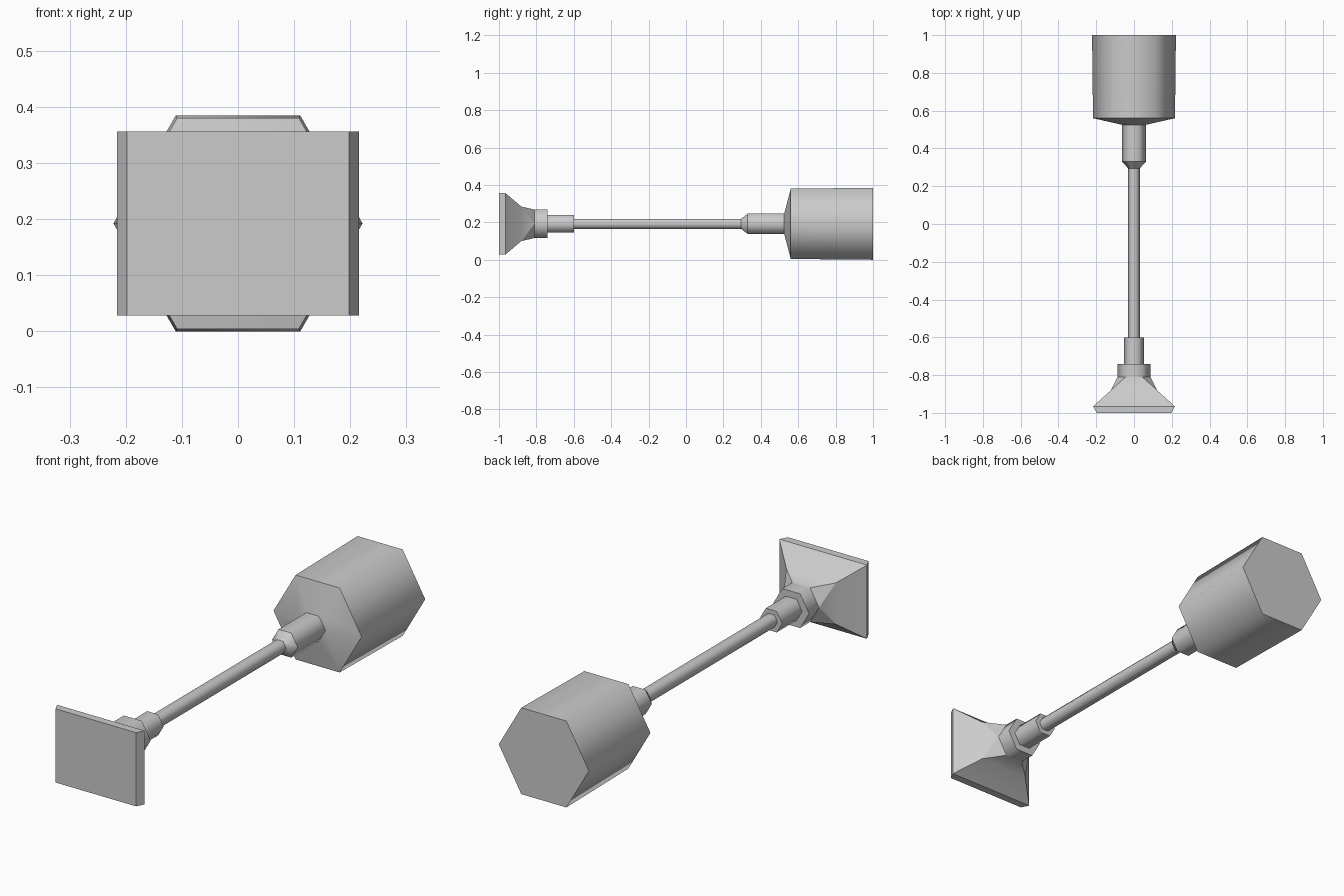
import bpy, bmesh, math

if "Cube" in bpy.data.objects:
    bpy.data.objects.remove(bpy.data.objects["Cube"], do_unlink=True)

CZ = 0.192  # height of the long axis

grey = bpy.data.materials.new("plain_grey")
grey.use_nodes = True
COLOUR = (0.6, 0.6, 0.6, 1)
grey.diffuse_color = COLOUR
grey.node_tree.nodes["Principled BSDF"].inputs["Base Color"].default_value = COLOUR


def hexagon(r):
    """Hexagon corners (x, z) with points at the left and right."""
    return [(r * math.cos(i * math.pi / 3), r * math.sin(i * math.pi / 3)) for i in range(6)]


def finish(name, bm):
    bmesh.ops.recalc_face_normals(bm, faces=bm.faces)
    mesh = bpy.data.meshes.new(name)
    bm.to_mesh(mesh)
    bm.free()
    mesh.materials.append(grey)
    obj = bpy.data.objects.new(name, mesh)
    bpy.context.collection.objects.link(obj)
    return obj


def add_ring(bm, y, points):
    return [bm.verts.new((x, y, CZ + z)) for x, z in points]


def bridge(bm, a, b):
    n = len(a)
    return [bm.faces.new((a[i], a[(i + 1) % n], b[(i + 1) % n], b[i])) for i in range(n)]


def hex_part(name, profile):
    """Six-sided turned part along y: smooth round the sides, sharp at each ring."""
    bm = bmesh.new()
    rings = [add_ring(bm, y, hexagon(r)) for y, r in profile]
    for a, b in zip(rings, rings[1:]):
        for f in bridge(bm, a, b):
            f.smooth = True
    bm.faces.new(rings[0])
    bm.faces.new(rings[-1])
    for ring in rings:
        for i in range(6):
            bm.edges.get((ring[i], ring[(i + 1) % 6])).smooth = False
    return finish(name, bm)


# Turned parts, from the back end to the front
hex_part("handle_grip", [(1.0, 0.222), (0.56, 0.217), (0.525, 0.062)])
hex_part("handle_ferrule", [(0.53, 0.063), (0.33, 0.063), (0.295, 0.031)])
hex_part("shaft", [(0.30, 0.031), (-0.61, 0.031)])
hex_part("head_socket", [(-0.60, 0.054), (-0.745, 0.054)])
hex_part("head_collar", [(-0.74, 0.088), (-0.81, 0.088)])


def rect(w, h):
    return [(w, h), (-w, h), (-w, -h), (w, -h)]


# Flared head: square striking plate tapering into the six-sided collar
bm = bmesh.new()
front = add_ring(bm, -1.0, rect(0.198, 0.164))
rim = add_ring(bm, -0.965, rect(0.216, 0.164))
neck = add_ring(bm, -0.88, rect(0.122, 0.092))
root = add_ring(bm, -0.81, hexagon(0.088))
bm.faces.new(front)
bridge(bm, front, rim)
bridge(bm, rim, neck)
bm.faces.new(root)
# Neck to hexagon: quads above and below, triangles round the side points
bm.faces.new((neck[0], neck[1], root[2], root[1]))
bm.faces.new((neck[2], neck[3], root[5], root[4]))
for a, b, c in ((0, 0, 1), (1, 2, 3), (2, 3, 4), (3, 5, 0)):
    bm.faces.new((neck[a], root[b], root[c]))
bm.faces.new((neck[3], neck[0], root[0]))
bm.faces.new((neck[1], neck[2], root[3]))
head = finish("flared_head", bm)

bpy.ops.object.select_all(action="DESELECT")
head.select_set(True)
bpy.context.view_layer.objects.active = head
bpy.ops.object.shade_smooth_by_angle(angle=math.radians(30))
